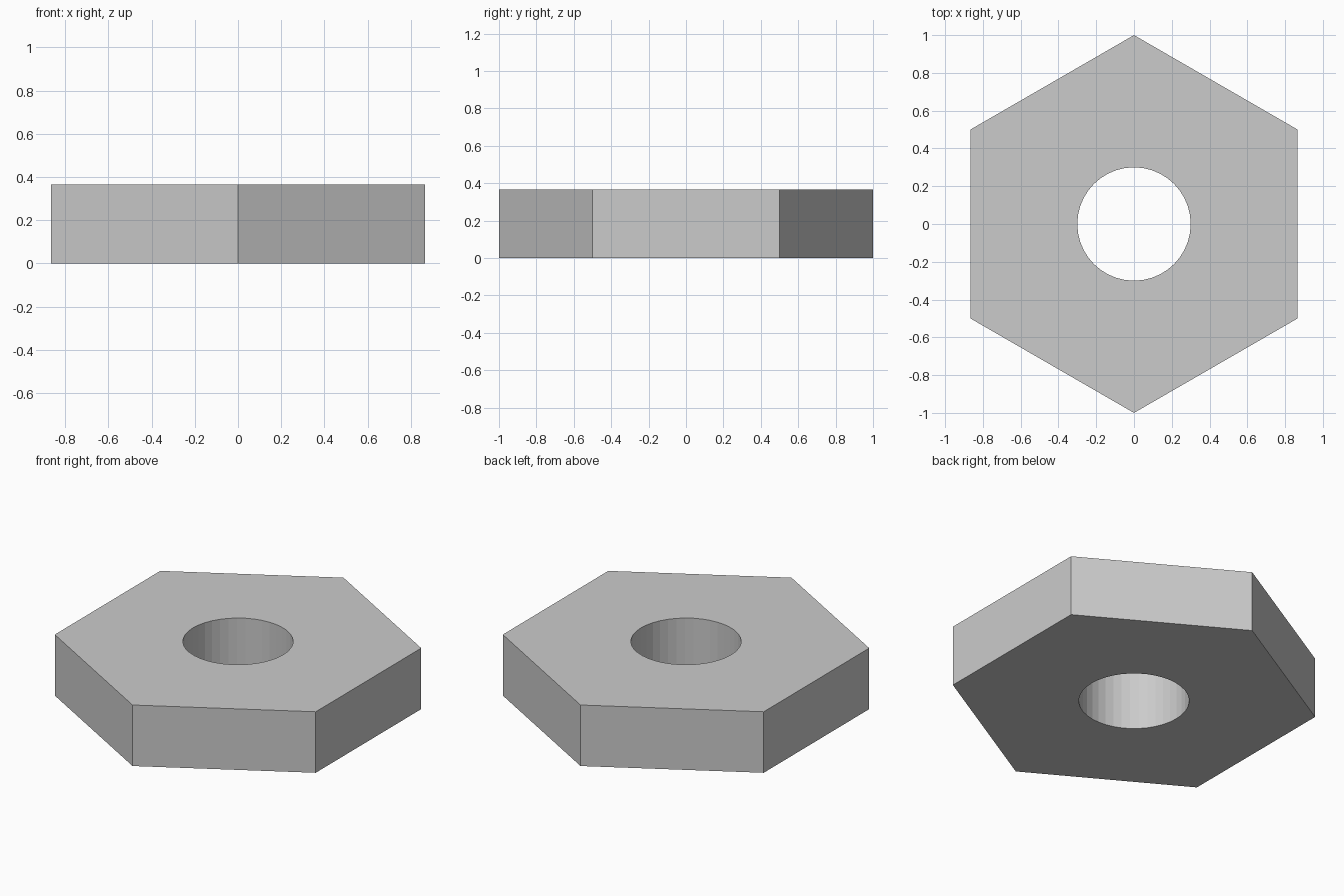
import bpy
import bmesh
from math import sin, cos, tau

if "Cube" in bpy.data.objects:
    bpy.data.objects.remove(bpy.data.objects["Cube"])

HEIGHT = 0.366


def prism(name, sides, radius, z0, z1):
    """Upright regular prism with one corner pointing along +y."""
    bm = bmesh.new()
    ring = [bm.verts.new((radius * sin(tau * i / sides), radius * cos(tau * i / sides), z0))
            for i in range(sides)]
    base = bm.faces.new(ring)
    top = bmesh.ops.extrude_face_region(bm, geom=[base], use_keep_orig=True)
    verts = [g for g in top["geom"] if isinstance(g, bmesh.types.BMVert)]
    bmesh.ops.translate(bm, verts=verts, vec=(0, 0, z1 - z0))
    bmesh.ops.recalc_face_normals(bm, faces=bm.faces)
    mesh = bpy.data.meshes.new(name)
    bm.to_mesh(mesh)
    bm.free()
    obj = bpy.data.objects.new(name, mesh)
    bpy.context.collection.objects.link(obj)
    return obj


# Hexagonal nut body
nut = prism("hex_nut", 6, 1.0, 0, HEIGHT)

# Round through-hole
cutter = prism("hole_cutter", 40, 0.30, -0.2, HEIGHT + 0.2)
cutter.hide_render = True
cutter.hide_set(True)

bore = nut.modifiers.new("bore", 'BOOLEAN')
bore.operation = 'DIFFERENCE'
bore.solver = 'EXACT'
bore.object = cutter
